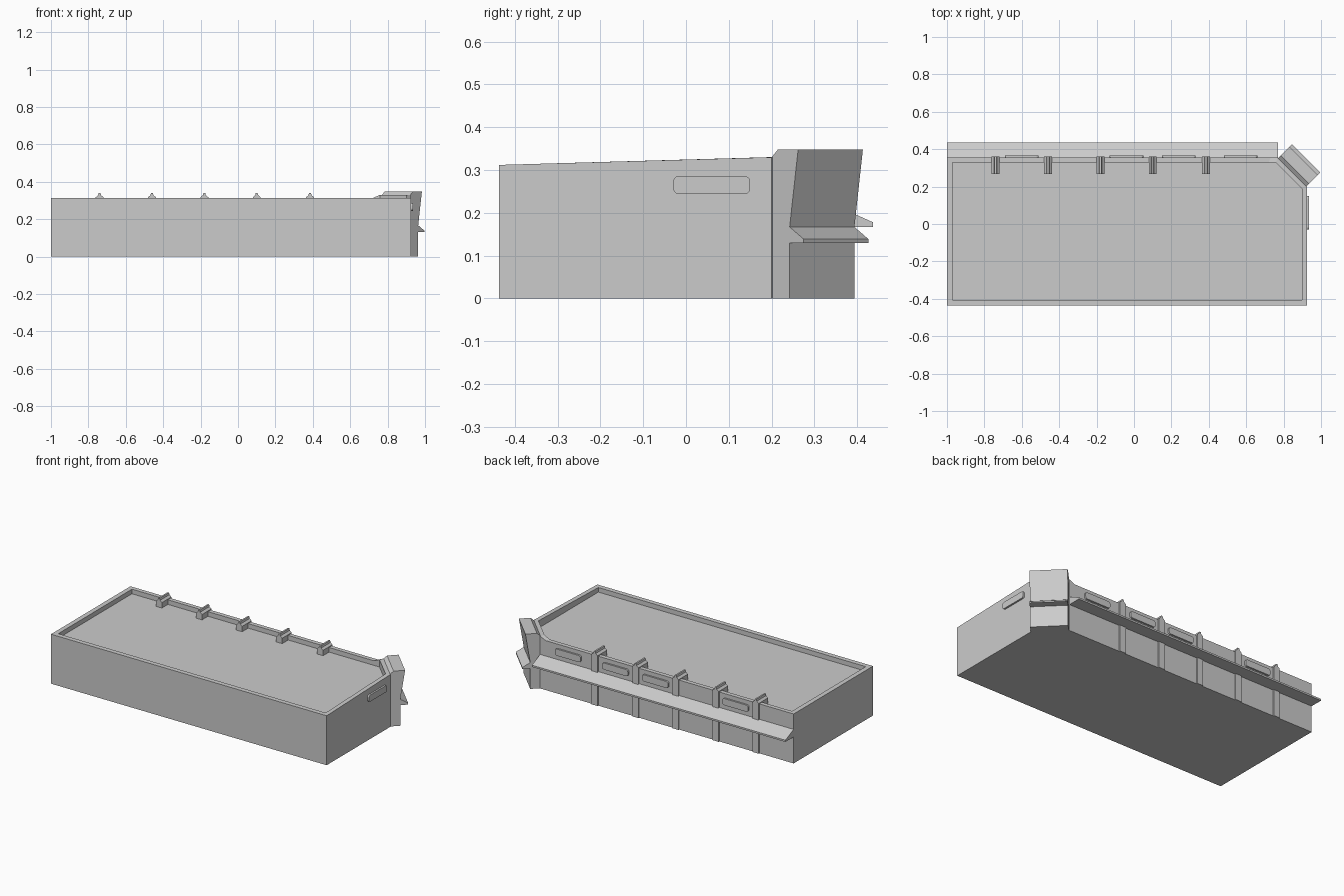
import bpy, bmesh, math
from mathutils import Vector, Matrix

if "Cube" in bpy.data.objects:
    bpy.data.objects.remove(bpy.data.objects["Cube"])


def finish(bm, name):
    bmesh.ops.recalc_face_normals(bm, faces=bm.faces)
    mesh = bpy.data.meshes.new(name)
    bm.to_mesh(mesh)
    bm.free()
    ob = bpy.data.objects.new(name, mesh)
    bpy.context.collection.objects.link(ob)
    return ob


def prism(name, profile, a, b, place):
    """Extrude a 2D profile from a to b; place(u, v, w) maps to 3D."""
    bm = bmesh.new()
    ends = [[bm.verts.new(place(u, v, w)) for u, v in profile] for w in (a, b)]
    n = len(profile)
    for ring in ends:
        bm.faces.new(ring)
    for i in range(n):
        j = (i + 1) % n
        bm.faces.new((ends[0][i], ends[0][j], ends[1][j], ends[1][i]))
    return finish(bm, name)


def rounded_rect(cx, cz, w, h, r, steps=3):
    pts = []
    for k, (sx, sz) in enumerate(((1, 1), (-1, 1), (-1, -1), (1, -1))):
        for s in range(steps + 1):
            a = math.radians(90 * k + 90 * s / steps)
            pts.append((cx + sx * (w / 2 - r) + r * math.cos(a),
                        cz + sz * (h / 2 - r) + r * math.sin(a)))
    return pts


# Main block with parapet rim, rising towards the cut corner
ROOF = 0.283
outer = [(-1, -.437, .312), (.925, -.437, .312), (.925, .20, .33),
         (.77, .355, .33), (.73, .355, .312), (-1, .355, .312)]
inner = [(-.97, -.407, .312), (.897, -.407, .312), (.897, .19, .33),
         (.758, .328, .33), (.72, .328, .312), (-.97, .328, .312)]
bm = bmesh.new()
rings = [[bm.verts.new(p) for p in ring] for ring in (
    [(x, y, 0) for x, y, z in outer], outer, inner,
    [(x, y, ROOF) for x, y, z in inner])]
for lo, hi in zip(rings, rings[1:]):
    for i in range(6):
        j = (i + 1) % 6
        bm.faces.new((lo[i], lo[j], hi[j], hi[i]))
bm.faces.new(rings[0])
bm.faces.new(rings[-1])
finish(bm, "building_block")

# Long awning over the back wall
prism("awning", [(.35, .167), (.437, .167), (.437, .178), (.35, .217)],
      -1, .77, lambda u, v, w: (w, u, v))

# Corner tower on the 45 degree cut: pillar, small canopy, leaning sign
mid = Vector((.8475, .2775, 0))
out = Vector((1, 1, 0)).normalized()
along = Vector((1, -1, 0)).normalized()


def corner(u, v, w):
    return mid + out * u + along * w + Vector((0, 0, v))


prism("corner_pillar", [(-.01, 0), (.057, 0), (.057, .15), (-.01, .15)],
      -.107, .107, corner)
prism("corner_canopy", [(0, .13), (.103, .13), (.103, .139), (.057, .167), (0, .167)],
      -.107, .107, corner)
prism("corner_sign", [(-.01, .15), (.055, .15), (.057, .167), (.085, .348),
                      (.018, .348), (-.002, .33)], -.107, .107, corner)

# Pilasters on the back wall with stepped ridge caps reaching over the rim
cap = [(-.021, ROOF - .01), (.021, ROOF - .01), (.021, .317), (.008, .328),
       (.005, .34), (-.005, .34), (-.008, .328), (-.021, .317)]
for i, x in enumerate((-.74, -.46, -.18, .10, .385)):
    prism(f"ridge_cap_{i}", cap, .268, .362, lambda u, v, w: (x + u, w, v))
    prism(f"pilaster_{i}", [(-.021, 0), (.021, 0), (.021, .29), (-.021, .29)],
          .35, .362, lambda u, v, w: (x + u, w, v))

# Rounded window panels: four at the back, one on the right
for i, x in enumerate((-.60, -.04, .24, .57)):
    prism(f"back_panel_{i}", rounded_rect(x, .265, .18, .042, .013),
          .345, .366, lambda u, v, w: (u, w, v))
prism("side_panel", rounded_rect(.06, .265, .18, .042, .013),
      .915, .936, lambda u, v, w: (w, u, v))
